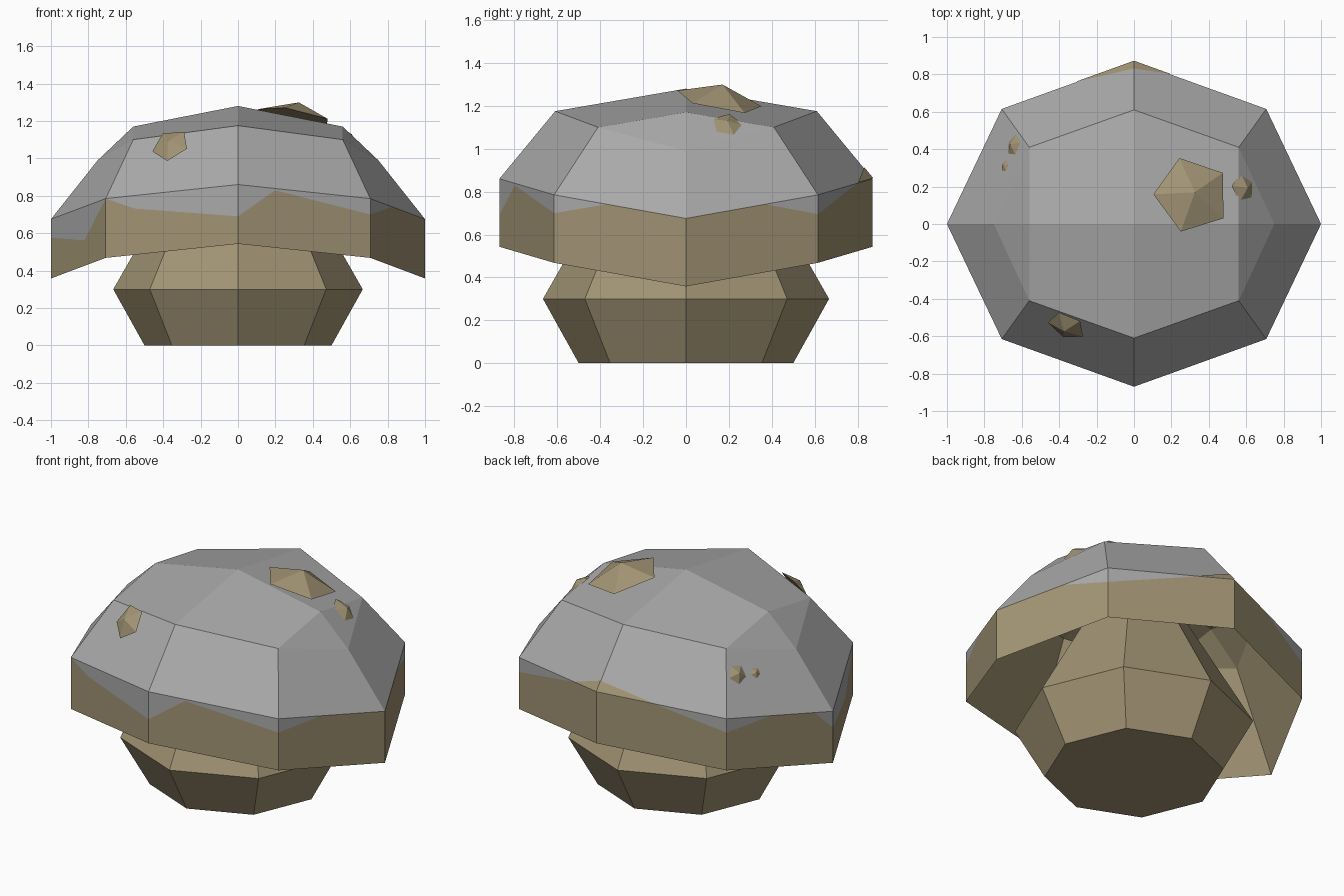
import bpy, bmesh, math
from mathutils import Vector

if "Cube" in bpy.data.objects:
    bpy.data.objects.remove(bpy.data.objects["Cube"])


def material(name, rgb):
    m = bpy.data.materials.new(name)
    m.diffuse_color = (*rgb, 1)
    m.use_nodes = True
    m.node_tree.nodes["Principled BSDF"].inputs["Base Color"].default_value = m.diffuse_color
    return m


GREY = material("cap grey", (0.40, 0.40, 0.40))
TAN = material("stone tan", (0.36, 0.295, 0.175))


def finish(name, bm, mats, recalc=False):
    bmesh.ops.remove_doubles(bm, verts=bm.verts, dist=0.0005)
    if recalc:
        bmesh.ops.recalc_face_normals(bm, faces=bm.faces)
    me = bpy.data.meshes.new(name)
    bm.to_mesh(me)
    bm.free()
    for m in mats:
        me.materials.append(m)
    ob = bpy.data.objects.new(name, me)
    bpy.context.collection.objects.link(ob)
    return ob


def add(bm, pts, mat=0):
    uniq = []
    for p in pts:
        p = Vector(p)
        if all((p - q).length > 1e-4 for q in uniq):
            uniq.append(p)
    if len(uniq) > 2:
        bm.faces.new([bm.verts.new(p) for p in uniq]).material_index = mat


def ring(rx, ry, zs):
    # eight corners, heights repeat every half turn (sagging at the x ends)
    return [Vector((rx * math.cos(k * math.pi / 4), ry * math.sin(k * math.pi / 4), zs[k % 4]))
            for k in range(8)]


# Stem: eight-sided, widest at z = 0.3, running up into the cap
bm = bmesh.new()
levels = [ring(r, r, [z] * 4) for r, z in ((0.5, 0), (0.667, 0.3), (0.29, 0.96))]
for a, b in zip(levels, levels[1:]):
    for k in range(8):
        j = (k + 1) % 8
        add(bm, [a[k], a[j], b[j], b[k]])
add(bm, levels[0][::-1])
add(bm, levels[-1])
finish("stem", bm, [TAN], True)

# Cap: drooping shell
rim = ring(1, 0.87, [0.675, 0.785, 0.86, 0.785])
shoulder = ring(0.75, 0.61, [0.99, 1.1, 1.175, 1.1])
for k in (1, 3, 5, 7):
    shoulder[k].x = math.copysign(0.56, shoulder[k].x)
    shoulder[k].y = math.copysign(0.41, shoulder[k].y)
drop = Vector((0, 0, -0.317))


def crown(bm, dz, mat, flip):
    # top: four quads about the centre plus small triangles at the x ends
    o = Vector((0, 0, dz))
    s = [p + o for p in shoulder]
    c = Vector((0, 0, 1.28)) + o
    e, w = Vector((0.56, 0, 1.17)) + o, Vector((-0.56, 0, 1.17)) + o
    for f in ([c, e, s[1], s[2]], [c, s[2], s[3], w], [c, w, s[5], s[6]], [c, s[6], s[7], e],
              [e, s[0], s[1]], [w, s[3], s[4]], [w, s[4], s[5]], [e, s[7], s[0]]):
        add(bm, f[::-1] if flip else f, mat)


bm = bmesh.new()
crown(bm, 0, 0, False)
crown(bm, -0.04, 1, True)
for k in range(8):
    j = (k + 1) % 8
    add(bm, [rim[k], rim[j], shoulder[j], shoulder[k]], 0)
    lo = Vector((0, 0, -0.04))
    add(bm, [rim[j] + drop, rim[k] + drop, shoulder[k] + lo, shoulder[j] + lo], 1)

# Rim wall: grey above a ragged line, tan below (position round the rim, depth)
line = [(0, 0), (0.6, 0), (1, 0.09), (1.72, 0), (2, 0), (2.44, 0), (3, 0.085), (3.42, 0),
        (3.83, 0), (4, 0.1), (4.61, 0.18), (5, 0), (5.22, 0.07), (6, 0.17), (6.28, 0.01),
        (7, 0.085), (7.4, 0), (8, 0)]


def on_rim(p):
    k = int(p)
    return rim[k % 8].lerp(rim[(k + 1) % 8], p - k)


for (p, d), (q, e) in zip(line, line[1:]):
    a, b = on_rim(p), on_rim(q)
    m, n = a - Vector((0, 0, d)), b - Vector((0, 0, e))
    add(bm, [m, n, b, a], 0)
    add(bm, [a + drop, b + drop, n, m], 1)
finish("cap", bm, [GREY, TAN])

# Tan patch creeping over the rim at the back
bm = bmesh.new()
lift = Vector((0, 0.003, 0.003))
tip = rim[2].lerp(shoulder[2], 0.16)
for p in (1.72, 2.44):
    f = [on_rim(p) + lift, rim[2] + lift, tip + lift]
    add(bm, f if p < 2 else f[::-1])
finish("back_patch", bm, [TAN])


# Warts: flat five-sided pyramids lying on the cap
def wart(name, centre, normal, radius, height, start):
    n = Vector(normal).normalized()
    turn = Vector((0, 0, 1)).rotation_difference(n)
    c = Vector(centre)
    base = []
    for i in range(5):
        a = math.radians(start + 72 * i)
        base.append(c + turn @ Vector((radius * math.cos(a), radius * math.sin(a), 0)))
    bm = bmesh.new()
    for i in range(5):
        add(bm, [base[i], base[(i + 1) % 5], c + n * height])
    add(bm, base[::-1])
    finish(name, bm, [TAN], True)


wart("top_wart", (0.31, 0.155, 1.222), (0.2, 0.19, 1), 0.21, 0.08, 36)
wart("right_wart", (0.585, 0.19, 1.105), (0.95, 0.17, 1), 0.085, 0.035, 30)
wart("front_wart", (-0.36, -0.545, 1.07), (-0.57, -1.21, 1), 0.105, 0.04, -110)
wart("left_wart", (-0.642, 0.42, 0.968), (-1.54, 0.44, 1), 0.062, 0.025, 80)
wart("left_small_wart", (-0.69, 0.31, 0.948), (-1.54, 0.44, 1), 0.032, 0.013, 80)
